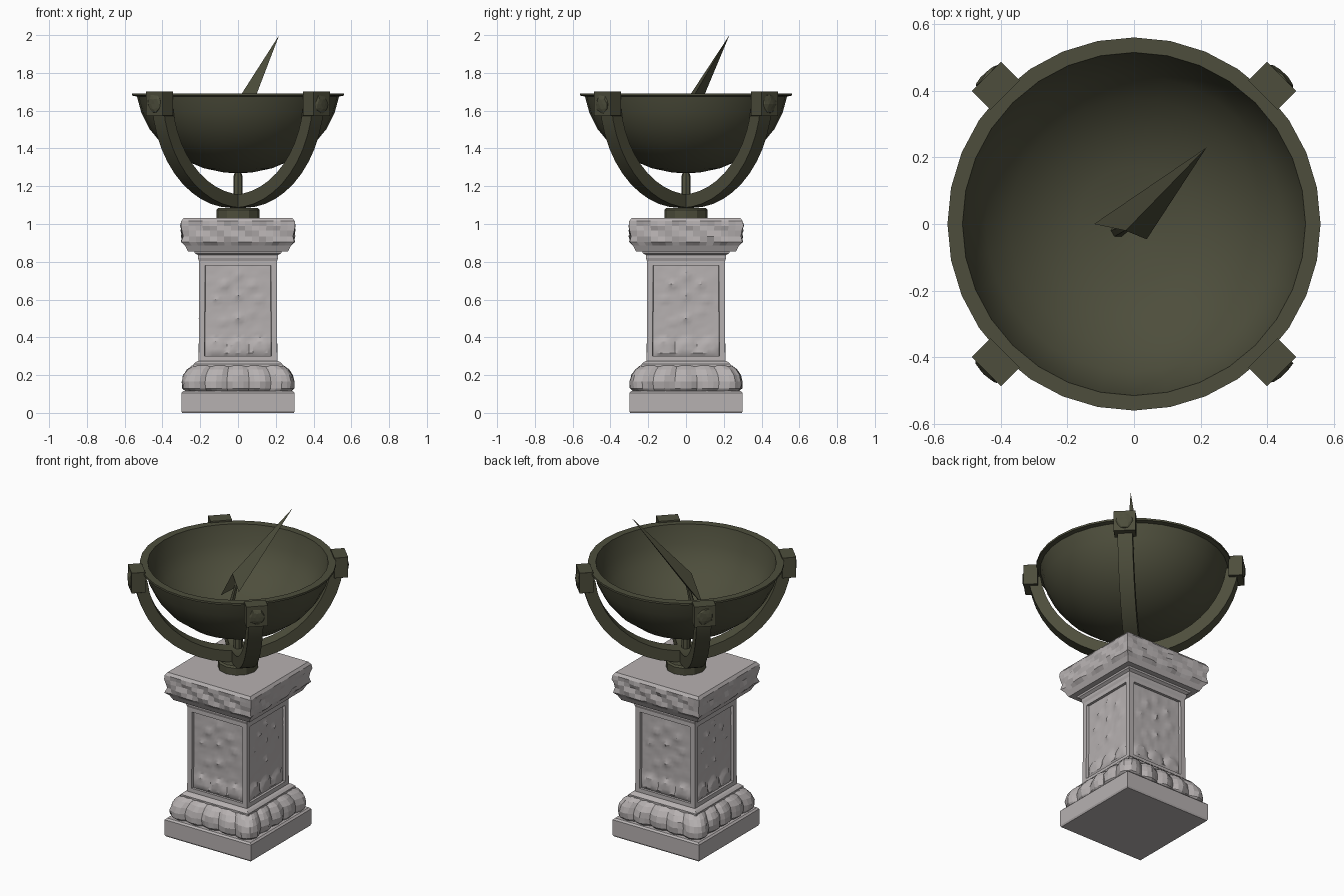
import bpy, math, random
from mathutils import Vector, Matrix

if "Cube" in bpy.data.objects:
    bpy.data.objects.remove(bpy.data.objects["Cube"])
random.seed(4)


def material(name, rgb):
    m = bpy.data.materials.new(name)
    m.diffuse_color = (*rgb, 1)
    m.use_nodes = True
    m.node_tree.nodes["Principled BSDF"].inputs["Base Color"].default_value = m.diffuse_color
    return m


BRONZE = material("dark bronze", (0.075, 0.076, 0.045))
STONE = material("pale stone", (0.47, 0.44, 0.44))


def make(name, verts, faces, mat, smooth=None):
    me = bpy.data.meshes.new(name)
    me.from_pydata([tuple(v) for v in verts], [], faces)
    me.materials.append(mat)
    ob = bpy.data.objects.new(name, me)
    bpy.context.collection.objects.link(ob)
    if smooth:
        bpy.ops.object.select_all(action='DESELECT')
        ob.select_set(True)
        bpy.context.view_layer.objects.active = ob
        bpy.ops.object.shade_smooth_by_angle(angle=math.radians(smooth))
    return ob


def loft(name, rings, mat, smooth=None, caps=True):
    """Skin a list of closed rings with equal point counts."""
    n = len(rings[0])
    verts = [v for r in rings for v in r]
    faces = [(i * n + j, i * n + (j + 1) % n, (i + 1) * n + (j + 1) % n, (i + 1) * n + j)
             for i in range(len(rings) - 1) for j in range(n)]
    if caps:
        faces += [tuple(reversed(range(n))), tuple(range(len(verts) - n, len(verts)))]
    return make(name, verts, faces, mat, smooth)


def lathe(name, profile, n, mat, smooth=35):
    rings = [[(r * math.cos(2 * math.pi * k / n), r * math.sin(2 * math.pi * k / n), z)
              for k in range(n)] for r, z in profile]
    return loft(name, rings, mat, smooth)


def square_ring(h, z, seg=1, bump=None):
    """Square ring of half width h; bump(t, z) pushes the sides outwards."""
    pts = []
    for s in range(4):
        rot = Matrix.Rotation(s * math.pi / 2, 3, 'Z')
        for k in range(seg):
            t = -1 + 2 * k / seg
            b = bump(t, z) if bump else 0
            pts.append(rot @ Vector((t * (h + (b if k == 0 else 0)), -h - b, z)))
    return pts


def square_stack(name, profile, seg=1, bump=None):
    return loft(name, [square_ring(h, z, seg, bump) for h, z in profile], STONE)


# ---- pedestal ----
square_stack("plinth", [(.295, 0), (.3, .01), (.3, .105), (.29, .115)])


def lobes(t, z):
    # rounded leaves around the cushion moulding, with a little chisel noise
    return 0.018 * abs(math.sin(t * math.pi * 2.5 + 0.5 * math.pi)) - 0.012 + random.uniform(-.004, .004)


square_stack("leaf_cushion", [(.268, .11), (.288, .13), (.29, .165), (.282, .2), (.262, .23),
                              (.235, .25)], 20, lobes)
square_stack("lower_fillet", [(.235, .245), (.235, .258), (.222, .27), (.21, .275)])
square_stack("upper_moulding", [(.205, .80), (.212, .82), (.212, .835), (.228, .845), (.235, .865),
                                (.25, .88), (.25, .89)])


def cap_relief(t, z):
    return 0.006 * math.sin(t * 11 + z * 70) + random.uniform(-.004, .002) if .9 < z < 1.0 else 0


square_stack("cap", [(.265, .855), (.28, .885), (.296, .905), (.298, .935), (.297, .965), (.3, .99),
                     (.3, 1.015), (.288, 1.032)], 16, cap_relief)

# shaft core with raised frames around each panel
square_stack("shaft_core", [(.188, .26), (.188, .82)])


def frame_side(i):
    rot = Matrix.Rotation(i * math.pi / 2, 3, 'Z')
    outer = [(-.208, .262), (.208, .262), (.206, .815), (-.206, .815)]
    inner = [(-.178, .30), (.178, .30), (.174, .78), (-.174, .78)]
    rings = [[(x, -abs(outer[k][0]), z) for k, (x, z) in enumerate(outer)],
             [(x, -.207, z) for x, z in inner],
             [(x * .98, -.186, z) for x, z in inner]]
    loft(f"panel_frame_{i + 1}", [[rot @ Vector(p) for p in r] for r in rings], STONE, caps=False)


# carved relief: scrolls above, a fan of leaves at the foot
SCROLLS = [(-.07, .68, .045), (.075, .675, .045), (0, .62, .03), (.11, .6, .03), (-.11, .6, .03),
           (0, .5, .04), (-.07, .48, .025), (.07, .53, .025), (0, .73, .03)]


def carving(x, z):
    h = 0
    for cx, cz, r in SCROLLS:
        d = math.hypot(x - cx, z - cz) / r
        h += .016 * math.exp(-d * d * 1.5) * (.6 + .4 * math.cos(d * 4))
    leaf = .33 + .065 * abs(math.cos(x * 27))
    if z < leaf:
        h += .012
    return min(h, .018) + random.uniform(-.002, .002)


def panel_relief(i):
    rot = Matrix.Rotation(i * math.pi / 2, 3, 'Z')
    nx, nz = 18, 24
    verts, faces = [], []
    for b in range(nz + 1):
        for a in range(nx + 1):
            x, z = -.176 + .352 * a / nx, .298 + .484 * b / nz
            edge = a in (0, nx) or b in (0, nz)
            verts.append(rot @ Vector((x, -.191 - (0 if edge else carving(x, z)), z)))
    for b in range(nz):
        for a in range(nx):
            k = b * (nx + 1) + a
            faces.append((k, k + 1, k + nx + 2, k + nx + 1))
    make(f"panel_carving_{i + 1}", verts, faces, STONE, 30)


for i in range(4):
    frame_side(i)
    panel_relief(i)

# ---- bronze bowl and cradle ----
lathe("bowl", [(.01, 1.27), (.07, 1.272), (.18, 1.295), (.30, 1.345), (.40, 1.42), (.47, 1.505),
               (.512, 1.59), (.535, 1.675), (.56, 1.68), (.56, 1.692), (.515, 1.692), (.49, 1.58),
               (.445, 1.5), (.375, 1.425), (.28, 1.36), (.17, 1.318), (.01, 1.30)], 32, BRONZE)
lathe("hub", [(.115, 1.028), (.115, 1.075), (.105, 1.085)], 12, BRONZE, 25)
lathe("support_pin", [(.035, 1.10), (.025, 1.16), (.025, 1.25), (.015, 1.28)], 8, BRONZE)

# two half hoops crossing under the bowl
for i in range(2):
    rot = Matrix.Rotation(math.radians(45 + 90 * i), 3, 'Z')
    rings = []
    for k in range(23):
        a = math.pi * (k + .8) / 23.6
        rings.append([rot @ Vector((-r * math.cos(a), y, 1.69 - r * math.sin(a)))
                      for r, y in ((.605, -.043), (.605, .043), (.535, .043), (.535, -.043))])
    loft(f"cradle_hoop_{i + 1}", rings, BRONZE, 30)

# end blocks clasping the rim, each with a carved boss on the outside
for i in range(4):
    turn = Matrix.Rotation(math.radians(45 + 90 * i), 4, 'Z')
    bpy.ops.mesh.primitive_cube_add(size=1)
    block = bpy.context.object
    block.name = f"rim_block_{i + 1}"
    block.data.materials.append(BRONZE)
    block.matrix_world = turn @ Matrix.Translation((.587, 0, 1.637)) @ Matrix.Diagonal((.08, .125, .128, 1))
    block.modifiers.new("bevel", 'BEVEL').width = .006
    bpy.ops.mesh.primitive_ico_sphere_add(subdivisions=2, radius=1)
    boss = bpy.context.object
    boss.name = f"block_boss_{i + 1}"
    boss.data.materials.append(BRONZE)
    for v in boss.data.vertices:
        v.co *= random.uniform(.82, 1.08)
    boss.matrix_world = turn @ Matrix.Translation((.625, 0, 1.635)) @ Matrix.Diagonal((.014, .05, .052, 1))

# ---- gnomon: notched dart on a slim stem ----
tip, left, right = (.218, .23, 2.0), (-.12, 0, 1.45), (.038, -.046, 1.53)
notch, under = (-.025, -.02, 1.62), (.0, .0, 1.54)
make("gnomon", [tip, left, notch, right, under],
     [(0, 1, 2), (0, 2, 3), (0, 3, 4), (0, 4, 1), (1, 4, 2), (2, 4, 3)], BRONZE)
stem = []
for c, r in (((-.05, -.02, 1.29), .022), ((-.03, -.012, 1.45), .016), ((.0, .005, 1.6), .008)):
    stem.append([Vector(c) + Vector((r * math.cos(k * math.pi / 3), r * math.sin(k * math.pi / 3), 0))
                 for k in range(6)])
loft("gnomon_stem", stem, BRONZE, 35)
